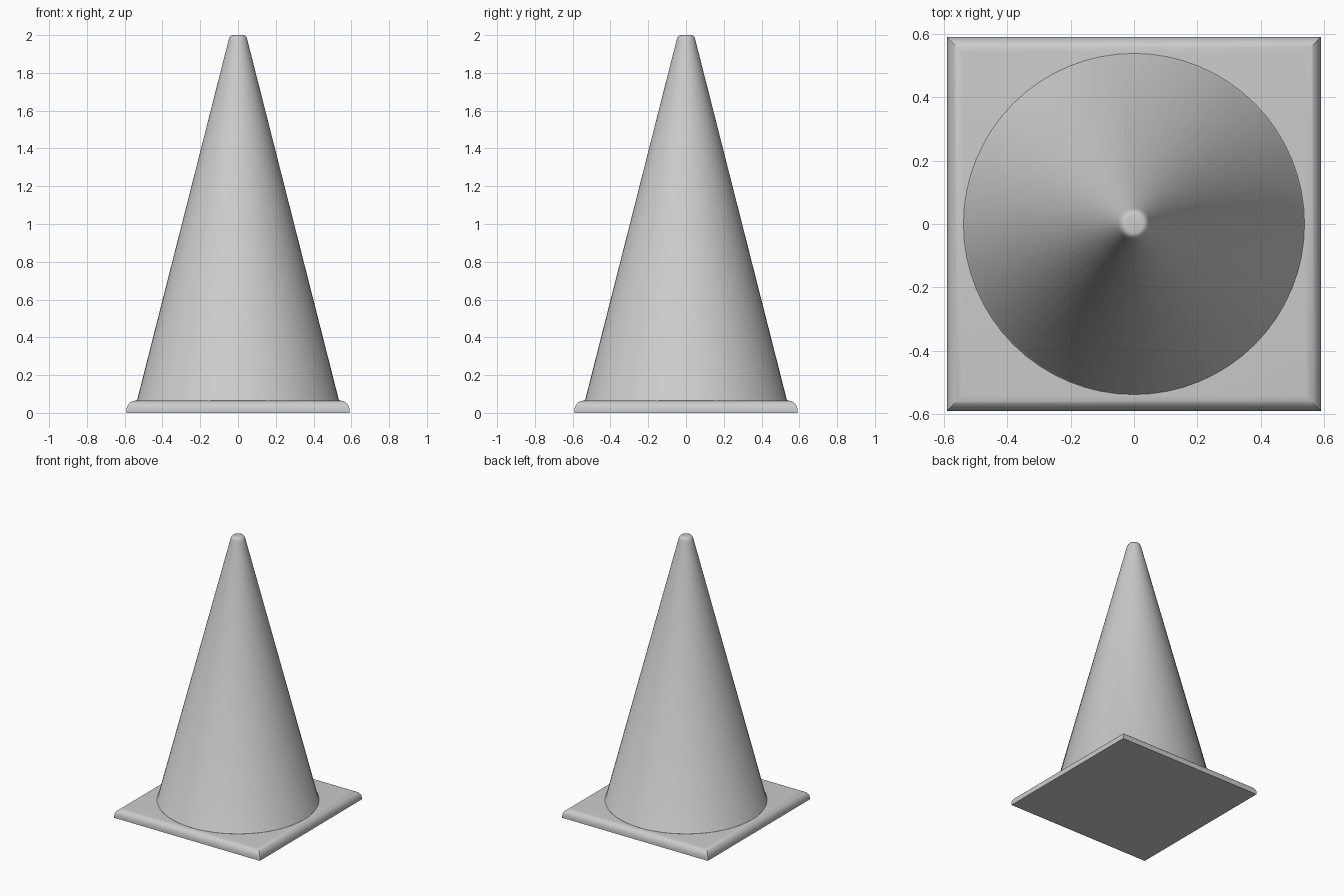
import bpy
import bmesh
from math import cos, sin, pi, radians

cube = bpy.data.objects.get("Cube")
if cube:
    bpy.data.objects.remove(cube, do_unlink=True)

# One plain grey for the whole model
grey = bpy.data.materials.new("plain grey")
grey.use_nodes = True
colour = (0.6, 0.6, 0.6, 1)
grey.diffuse_color = colour
grey.node_tree.nodes["Principled BSDF"].inputs["Base Color"].default_value = colour


def loft(name, profile, sides, turn=0.0, scale=1.0):
    """Stack regular rings from (radius, height) pairs and cap both ends."""
    bm = bmesh.new()
    rings = []
    for r, z in profile:
        angles = [turn + 2 * pi * i / sides for i in range(sides)]
        rings.append([bm.verts.new((r * scale * cos(a), r * scale * sin(a), z)) for a in angles])
    for low, high in zip(rings, rings[1:]):
        for i in range(sides):
            j = (i + 1) % sides
            bm.faces.new((low[i], low[j], high[j], high[i]))
    bm.faces.new(rings[0][::-1])
    bm.faces.new(rings[-1])
    mesh = bpy.data.meshes.new(name)
    bm.to_mesh(mesh)
    bm.free()
    mesh.materials.append(grey)
    obj = bpy.data.objects.new(name, mesh)
    bpy.context.collection.objects.link(obj)
    bpy.ops.object.select_all(action="DESELECT")
    obj.select_set(True)
    bpy.context.view_layer.objects.active = obj
    bpy.ops.object.shade_smooth_by_angle(angle=radians(35))
    return obj


def arc(r, z, width, height, steps=8):
    """Quarter round from a vertical side at radius r to a flat top."""
    return [(r - width * (1 - cos(t)), z + height * sin(t))
            for t in (pi / 2 * i / steps for i in range(steps + 1))]


# Square foot with a rounded upper edge and mitred corners
foot_top = 0.065
loft("base_plate", [(0.59, 0)] + arc(0.59, 0.015, 0.05, foot_top - 0.015),
     sides=4, turn=pi / 4, scale=2 ** 0.5)

# Tapered body with a slight flare at the foot and a rounded tip
loft("cone_body",
     [(0.538, foot_top - 0.005), (0.538, foot_top + 0.001), (0.533, foot_top + 0.007),
      (0.05, 1.973), (0.047, 1.983), (0.042, 1.992), (0.036, 1.998), (0.028, 2.0)],
     sides=64)
